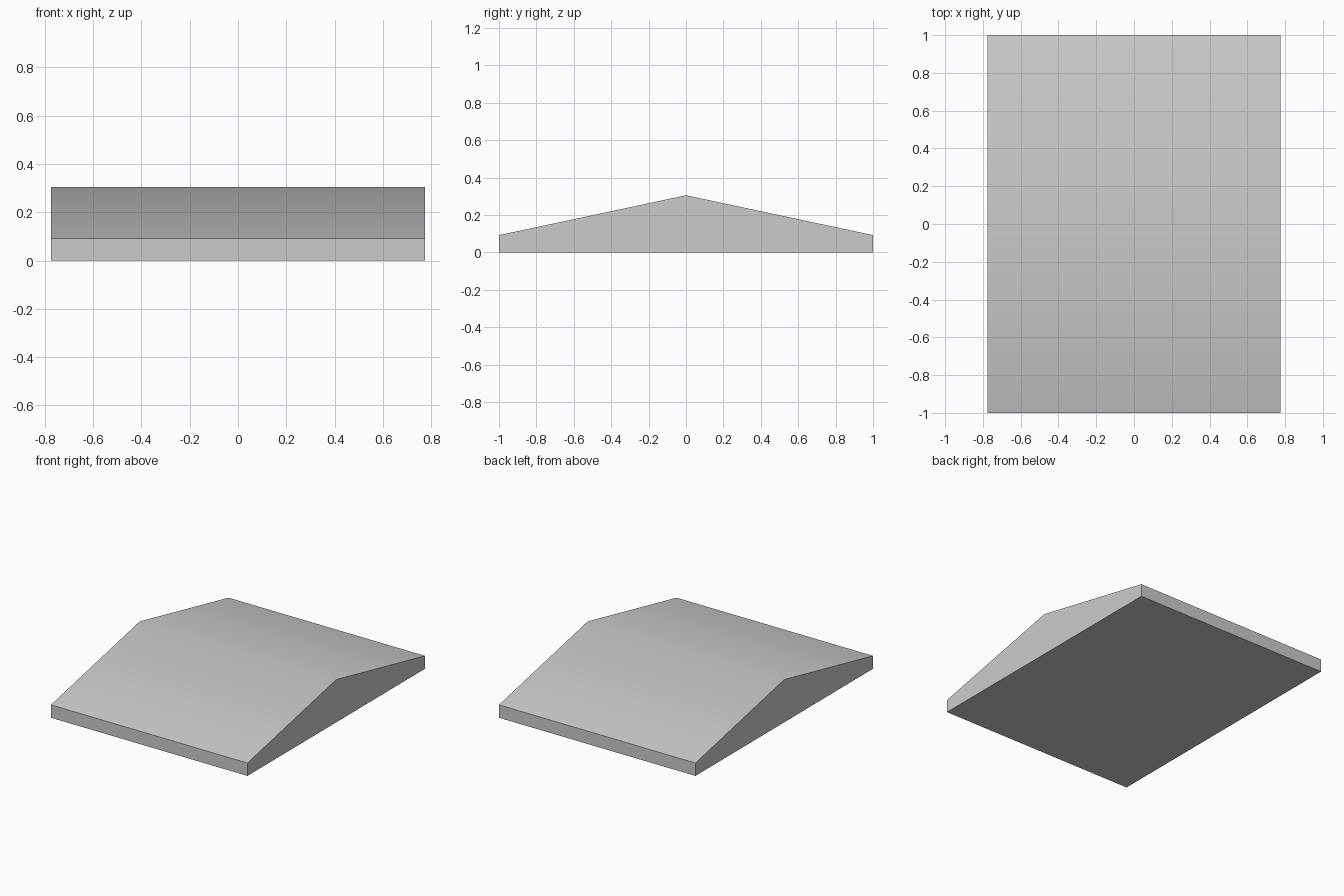
import bpy
import bmesh

cube = bpy.data.objects.get("Cube")
if cube:
    bpy.data.objects.remove(cube, do_unlink=True)

HALF_X, HALF_Y = 0.775, 1.0
EAVE, RIDGE = 0.092, 0.305
RIM, GROOVE, DEPTH = 0.078, 0.11, 0.08

# Single flat grey
grey = bpy.data.materials.new("light_grey")
grey.use_nodes = True
colour = (0.6, 0.6, 0.6, 1)
grey.diffuse_color = colour
grey.node_tree.nodes["Principled BSDF"].inputs["Base Color"].default_value = colour

# Gabled body: end profile extruded along x
bm = bmesh.new()
profile = [(-HALF_Y, 0), (HALF_Y, 0), (HALF_Y, EAVE), (0, RIDGE), (-HALF_Y, EAVE)]
gable = bm.faces.new([bm.verts.new((-HALF_X, y, z)) for y, z in profile])
end = bmesh.ops.extrude_face_region(bm, geom=[gable], use_keep_orig=True)
end_verts = [v for v in end["geom"] if isinstance(v, bmesh.types.BMVert)]
bmesh.ops.translate(bm, verts=end_verts, vec=(2 * HALF_X, 0, 0))
bmesh.ops.recalc_face_normals(bm, faces=bm.faces)

# Underside: rim, then a rectangular groove around a central pad
base = min(bm.faces, key=lambda f: f.calc_center_median().z)
bmesh.ops.inset_region(bm, faces=[base], thickness=RIM)
ring = bmesh.ops.inset_region(bm, faces=[base], thickness=GROOVE)["faces"]
groove = bmesh.ops.extrude_face_region(bm, geom=ring)
groove_verts = [v for v in groove["geom"] if isinstance(v, bmesh.types.BMVert)]
bmesh.ops.translate(bm, verts=groove_verts, vec=(0, 0, DEPTH))
bmesh.ops.recalc_face_normals(bm, faces=bm.faces)

mesh = bpy.data.meshes.new("roof_cap")
bm.to_mesh(mesh)
bm.free()
mesh.materials.append(grey)
roof = bpy.data.objects.new("roof_cap", mesh)
bpy.context.collection.objects.link(roof)

# Soft ridge, crisp outer edges
bpy.ops.object.select_all(action="DESELECT")
roof.select_set(True)
bpy.context.view_layer.objects.active = roof
bpy.ops.object.shade_smooth_by_angle()
